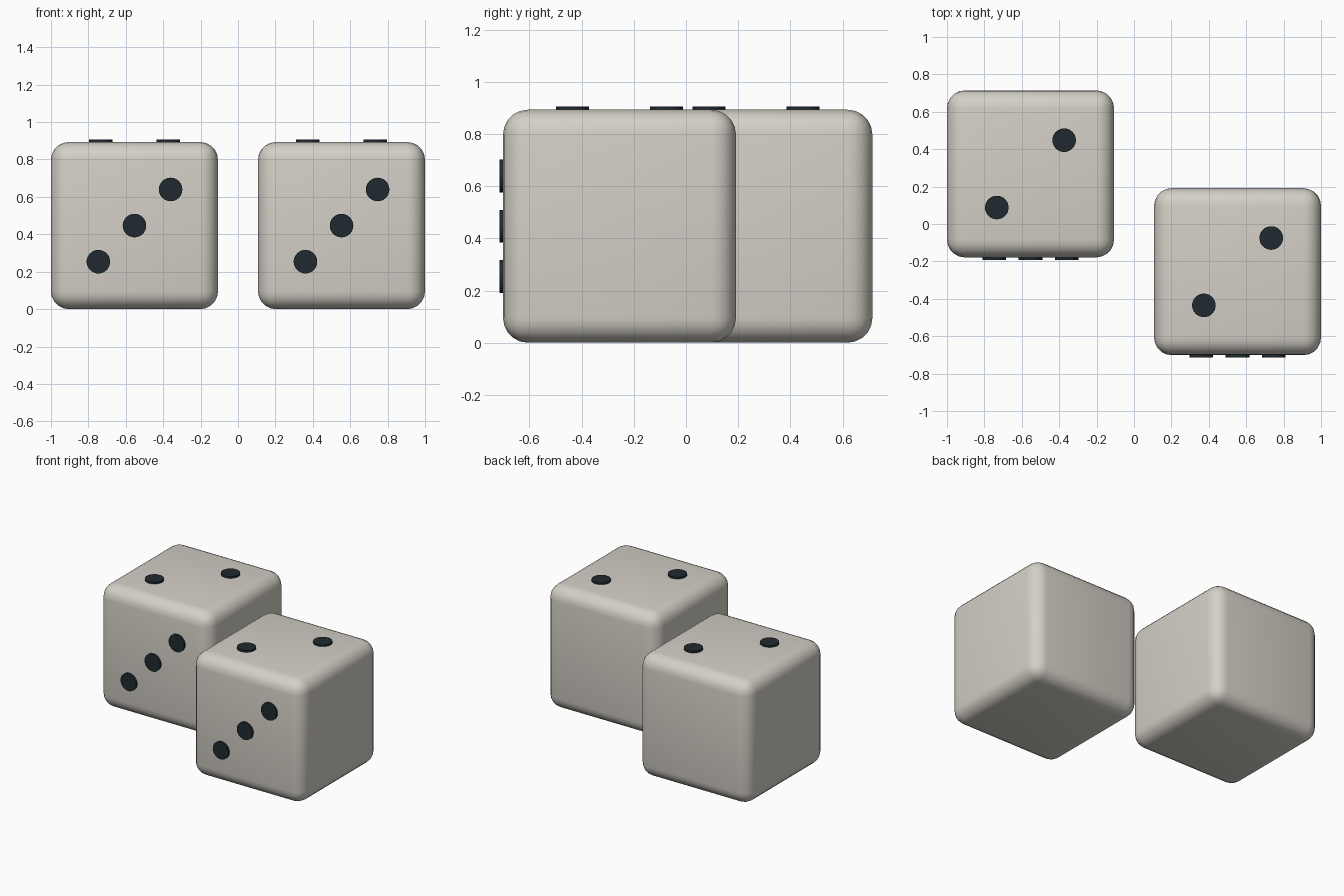
import bpy
import math

if "Cube" in bpy.data.objects:
    bpy.data.objects.remove(bpy.data.objects["Cube"])

SIZE = 0.893      # die edge length
ROUND = 0.095     # edge rounding
PIP_R = 0.063
PIP_DEPTH = 0.026


def material(name, rgb):
    m = bpy.data.materials.new(name)
    m.diffuse_color = (*rgb, 1)
    m.use_nodes = True
    m.node_tree.nodes["Principled BSDF"].inputs["Base Color"].default_value = m.diffuse_color
    return m


ivory = material("ivory", (0.66, 0.63, 0.57))
dark = material("dark", (0.014, 0.023, 0.03))


def finish(obj, name, mat):
    obj.name = name
    obj.data.materials.append(mat)
    bpy.ops.object.shade_smooth_by_angle(angle=math.radians(35))


def add_body(name, centre):
    bpy.ops.mesh.primitive_cube_add(size=SIZE, location=centre)
    obj = bpy.context.object
    bevel = obj.modifiers.new("rounding", 'BEVEL')
    bevel.width = ROUND
    bevel.segments = 5
    bpy.ops.object.modifier_apply(modifier=bevel.name)
    finish(obj, name, ivory)


def add_pip(name, location, rotation=(0, 0, 0)):
    bpy.ops.mesh.primitive_cylinder_add(vertices=32, radius=PIP_R, depth=PIP_DEPTH,
                                        location=location, rotation=rotation)
    finish(bpy.context.object, name, dark)


def add_die(side, cx, cy):
    half = SIZE / 2
    add_body(f"{side}_die", (cx, cy, half))
    # two pips on top
    for i, d in enumerate((-0.18, 0.18)):
        add_pip(f"{side}_top_pip_{i + 1}", (cx + d, cy + d, SIZE))
    # three pips on the front
    for i, d in enumerate((-0.193, 0, 0.193)):
        add_pip(f"{side}_front_pip_{i + 1}", (cx + d, cy - half, half + d),
                (math.pi / 2, 0, 0))


add_die("left", -0.5535, 0.268)
add_die("right", 0.5535, -0.255)
